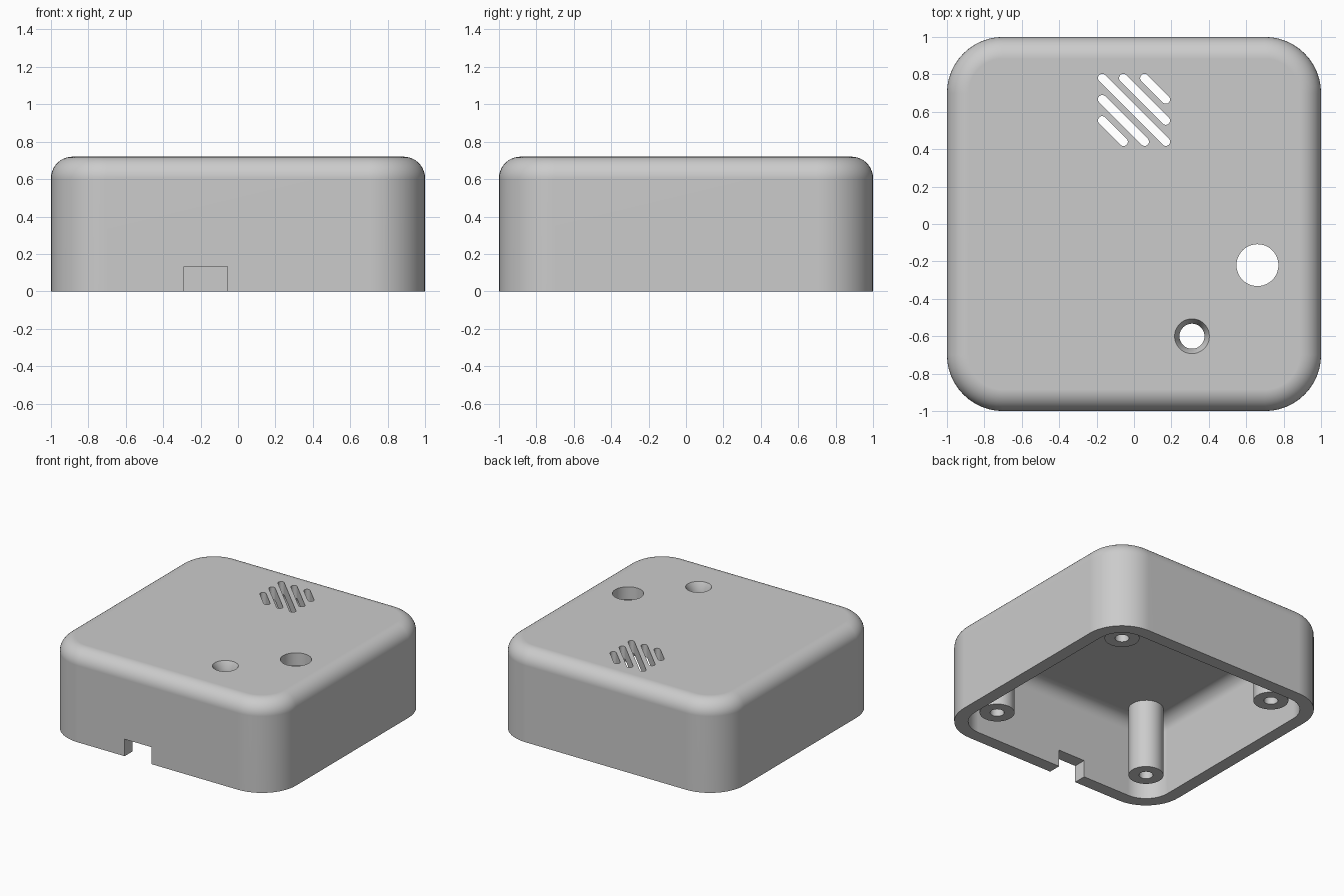
import bpy, bmesh
from math import sin, cos, pi, radians, atan2

HEIGHT, WALL, CORNER = 0.72, 0.10, 0.30
CEILING = HEIGHT - WALL

old = bpy.data.objects.get("Cube")
if old:
    bpy.data.objects.remove(old, do_unlink=True)

grey = bpy.data.materials.new("light_grey_plastic")
grey.use_nodes = True
colour = (0.6, 0.6, 0.6, 1)
grey.diffuse_color = colour
for node in grey.node_tree.nodes:
    if node.type == 'BSDF_PRINCIPLED':
        node.inputs["Base Color"].default_value = colour


def rounded_square(inset, z, steps=12):
    """Outline of the case, moved inwards by inset."""
    r = max(CORNER - inset, 0.02)
    c = 1 - inset - r
    pts = []
    for k, (sx, sy) in enumerate([(1, 1), (-1, 1), (-1, -1), (1, -1)]):
        for i in range(steps + 1):
            a = (k + i / steps) * pi / 2
            pts.append((sx * c + r * cos(a), sy * c + r * sin(a), z))
    return pts


def circle(x, y, r, z, n=48):
    return [(x + r * cos(2 * pi * i / n), y + r * sin(2 * pi * i / n), z) for i in range(n)]


def slot(p, q, r, z, n=10):
    """Stadium outline around the line from p to q."""
    d = atan2(q[1] - p[1], q[0] - p[0])
    pts = []
    for (x, y), start in ((q, d - pi / 2), (p, d + pi / 2)):
        for i in range(n + 1):
            a = start + pi * i / n
            pts.append((x + r * cos(a), y + r * sin(a), z))
    return pts


def loft(bm, outlines, caps=True, closed=False):
    """Skin a stack of outlines with equal point counts."""
    rings = [[bm.verts.new(p) for p in o] for o in outlines]
    pairs = list(zip(rings, rings[1:]))
    if closed:
        pairs.append((rings[-1], rings[0]))
    for a, b in pairs:
        for i in range(len(a)):
            j = (i + 1) % len(a)
            bm.faces.new((a[i], a[j], b[j], b[i]))
    if caps:
        bm.faces.new(rings[0])
        bm.faces.new(rings[-1])


def finish(bm, name):
    bmesh.ops.recalc_face_normals(bm, faces=bm.faces)
    mesh = bpy.data.meshes.new(name)
    bm.to_mesh(mesh)
    bm.free()
    mesh.materials.append(grey)
    obj = bpy.data.objects.new(name, mesh)
    bpy.context.scene.collection.objects.link(obj)
    return obj


def activate(obj):
    bpy.ops.object.select_all(action='DESELECT')
    obj.select_set(True)
    bpy.context.view_layer.objects.active = obj


def fillet(inset, top, r, n=10):
    """Outlines of a rounded upper edge, from the wall to the flat."""
    return [rounded_square(inset + r * (1 - cos(a)), top - r + r * sin(a))
            for a in (pi / 2 * i / n for i in range(n + 1))]


# Hollow case: inner ceiling, inner wall, rim, outer wall, top
bm = bmesh.new()
inner = fillet(WALL, CEILING, 0.10)[::-1]
outer = fillet(0, HEIGHT, 0.115)
loft(bm, inner + [rounded_square(WALL, 0), rounded_square(0, 0)] + outer)
case = finish(bm, "case_shell")

# Cutter for every opening
bm = bmesh.new()
low, high = CEILING - 0.06, HEIGHT + 0.06

# Round button opening
loft(bm, [circle(0.66, -0.22, 0.112, z) for z in (low, high)])

# Countersunk opening
loft(bm, [circle(0.31, -0.60, r, z) for r, z in
          ((0.067, low), (0.067, HEIGHT - 0.05), (0.093, HEIGHT), (0.093, high))])

# Diagonal vent slots
half, pitch, vent_y = 0.17, 0.113, 0.61
for k in range(-2, 3):
    shift = k * pitch
    p = (-half + max(shift, 0), vent_y + half + min(shift, 0))
    q = (half + min(shift, 0), vent_y - half + max(shift, 0))
    loft(bm, [slot(p, q, 0.023, z) for z in (low, high)])

# Cable notch in the front rim
loft(bm, [[(-0.29, y, -0.1), (-0.056, y, -0.1), (-0.056, y, 0.134), (-0.29, y, 0.134)]
          for y in (-1.1, -0.85)])
cutter = finish(bm, "opening_cutter")
cutter.hide_render = True

cut = case.modifiers.new("openings", 'BOOLEAN')
cut.operation = 'DIFFERENCE'
cut.solver = 'EXACT'
cut.object = cutter
activate(case)
bpy.ops.object.modifier_apply(modifier=cut.name)
bpy.data.objects.remove(cutter, do_unlink=True)
bpy.ops.object.shade_smooth_by_angle(angle=radians(30))
normals = case.modifiers.new("flat_top_normals", 'WEIGHTED_NORMAL')
normals.keep_sharp = True

# Four hollow screw posts hanging from the ceiling
for depth, y in (("front", -0.695), ("back", 0.695)):
    for side, x in (("right", -0.695), ("left", 0.695)):
        bm = bmesh.new()
        top, bottom = CEILING + 0.02, 0.073
        loft(bm, [circle(x, y, r, z, 40) for r, z in
                  ((0.125, top), (0.125, bottom), (0.05, bottom), (0.05, top))],
             caps=False, closed=True)
        post = finish(bm, f"screw_post_{depth}_{side}")
        activate(post)
        bpy.ops.object.shade_smooth_by_angle(angle=radians(30))
